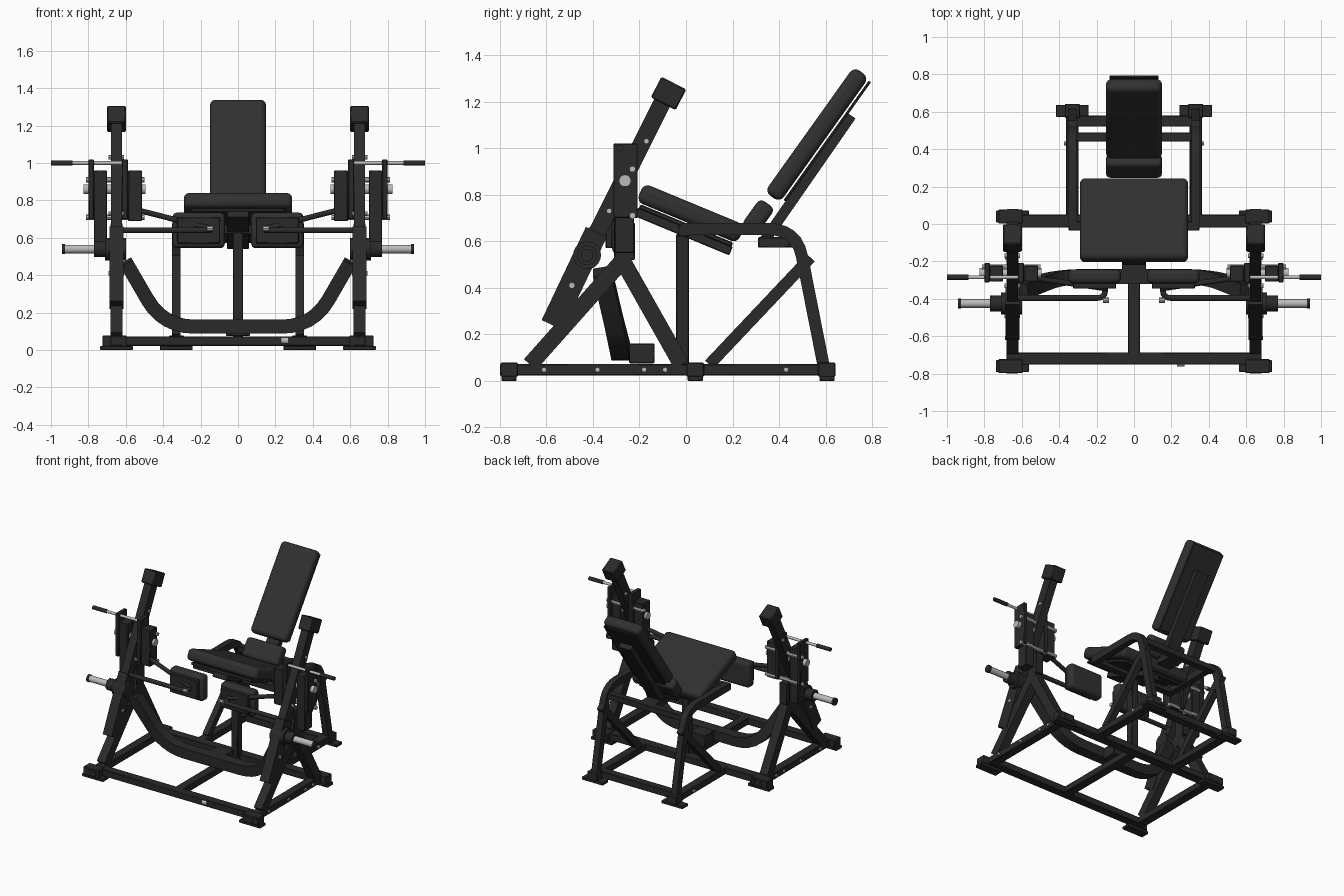
import bpy, bmesh
from math import radians, cos, sin
from mathutils import Vector, Matrix

if "Cube" in bpy.data.objects:
    bpy.data.objects.remove(bpy.data.objects["Cube"])


def material(name, value, rough):
    m = bpy.data.materials.new(name)
    m.use_nodes = True
    color = (value, value, value, 1)
    m.diffuse_color = color
    node = m.node_tree.nodes["Principled BSDF"]
    node.inputs["Base Color"].default_value = color
    node.inputs["Roughness"].default_value = rough
    return m


FRAME = material("black frame", 0.023, 0.6)
PAD = material("charcoal padding", 0.03, 0.8)
METAL = material("light steel", 0.5, 0.4)


def finish(name, bm, mat, bevel=0.0, segments=1):
    bmesh.ops.recalc_face_normals(bm, faces=bm.faces)
    mesh = bpy.data.meshes.new(name)
    bm.to_mesh(mesh)
    bm.free()
    ob = bpy.data.objects.new(name, mesh)
    bpy.context.collection.objects.link(ob)
    mesh.materials.append(mat)
    if bevel:
        mod = ob.modifiers.new("soft edges", "BEVEL")
        mod.width, mod.segments = bevel, segments
    bpy.ops.object.select_all(action="DESELECT")
    ob.select_set(True)
    bpy.context.view_layer.objects.active = ob
    bpy.ops.object.shade_smooth_by_angle(angle=radians(35))
    return ob


def box(name, center, size, mat=FRAME, tilt=0, bevel=0.004, segments=1):
    """Box with its centre and size, tilted about x in degrees."""
    bm = bmesh.new()
    bmesh.ops.create_cube(bm, size=1, matrix=Matrix.Translation(center)
                          @ Matrix.Rotation(radians(tilt), 4, "X")
                          @ Matrix.Diagonal((*size, 1)))
    return finish(name, bm, mat, bevel, segments)


def rod(name, x0, x1, y, z, r, mat=METAL, sides=20):
    """Cylinder running along x."""
    bm = bmesh.new()
    bmesh.ops.create_cone(bm, cap_ends=True, segments=sides, radius1=r, radius2=r,
                          depth=abs(x1 - x0),
                          matrix=Matrix.Translation(((x0 + x1) / 2, y, z))
                          @ Matrix.Rotation(radians(90), 4, "Y"))
    return finish(name, bm, mat)


def fillet(points, radius, steps=6):
    """Round the inner corners of a path."""
    pts = [Vector(p) for p in points]
    out = [pts[0]]
    for a, b, c in zip(pts, pts[1:], pts[2:]):
        p = b + (a - b).normalized() * radius
        q = b + (c - b).normalized() * radius
        for i in range(steps + 1):
            t = i / steps
            out.append(p * (1 - t) ** 2 + b * 2 * t * (1 - t) + q * t * t)
    return out + [pts[-1]]


def tube(name, points, width, height, side=(1, 0, 0), mat=FRAME, radius=0, sides=4):
    """Sweep a rectangle (or ellipse) along a path; width lies along side."""
    pts = fillet(points, radius) if radius else [Vector(p) for p in points]
    bm = bmesh.new()
    rings = []
    for i, p in enumerate(pts):
        t = (pts[min(i + 1, len(pts) - 1)] - pts[max(i - 1, 0)]).normalized()
        u = (Vector(side) - t * t.dot(Vector(side))).normalized()
        v = t.cross(u)
        k = 2 ** 0.5 if sides == 4 else 1
        angles = [radians(45 + 360 * j / sides) for j in range(sides)]
        rings.append([bm.verts.new(p + u * cos(a) * k * width / 2 + v * sin(a) * k * height / 2)
                      for a in angles])
    for a, b in zip(rings, rings[1:]):
        for j in range(sides):
            n = (j + 1) % sides
            bm.faces.new((a[j], a[n], b[n], b[j]))
    bm.faces.new(rings[0])
    bm.faces.new(rings[-1])
    return finish(name, bm, mat)


# Base frame on the centre line
box("front_base_beam", (0, -0.72, 0.048), (1.3, 0.065, 0.05))
box("middle_base_beam", (0, 0.015, 0.048), (1.3, 0.07, 0.05))
box("rear_base_beam", (0, 0.55, 0.048), (0.66, 0.06, 0.05))
box("center_base_rail", (0, -0.35, 0.048), (0.065, 0.7, 0.05))
box("center_post", (0, -0.015, 0.35), (0.055, 0.055, 0.56))
box("seat_cross_beam", (0, -0.01, 0.645), (0.7, 0.05, 0.05))
box("rear_cross_bar", (0, 0.465, 0.595), (0.62, 0.05, 0.045))
box("curved_tube_joint", (0, -0.19, 0.118), (0.13, 0.11, 0.085))
rod("front_beam_bolt", 0.23, 0.27, -0.745, 0.05, 0.018)

# Curved tube joining both towers
half = [(0.6, -0.36, 0.47), (0.4, -0.28, 0.125), (0.06, -0.19, 0.118)]
path = half + [(-x, y, z) for x, y, z in reversed(half)]
path = [path[0], path[1], path[4], path[5]]
tube("curved_front_tube", path, 0.08, 0.075, (0, 1, 0), radius=0.17)

# Seat
box("seat_cushion", (0, 0.02, 0.72), (0.58, 0.47, 0.085), PAD, -22.5, 0.03, 4)
box("seat_board", (0, 0.0, 0.667), (0.5, 0.43, 0.02), FRAME, -22.5)
box("seat_support", (0, -0.01, 0.642), (0.12, 0.44, 0.04), FRAME, -22.5)

# Backrest, its lumbar pad and support
box("back_cushion", (0, 0.562, 1.058), (0.3, 0.08, 0.66), PAD, -35.5, 0.03, 4)
box("back_board", (0, 0.607, 1.03), (0.26, 0.012, 0.63), FRAME, -35.5, 0.003)
box("lumbar_cushion", (0, 0.31, 0.705), (0.3, 0.08, 0.14), PAD, -35.5, 0.025, 4)
tube("back_strut", [(0, 0.335, 0.6), (0, 0.71, 1.14)], 0.1, 0.045)
box("back_bracket", (0, 0.39, 0.595), (0.12, 0.16, 0.045))

for s, word in ((1, "left"), (-1, "right")):
    def P(x, y, z):
        return (s * x, y, z)

    # Base rails, corner caps and feet
    box(word + "_outer_rail", P(0.65, -0.36, 0.048), (0.065, 0.88, 0.05))
    box(word + "_inner_rail", P(0.33, 0.32, 0.048), (0.065, 0.64, 0.05))
    for x, y, part in ((0.65, -0.76, "front"), (0.65, 0.04, "middle"), (0.33, 0.605, "rear")):
        wide = 0.13 if x > 0.5 else 0.08
        box(f"{word}_{part}_cap", P(x + (0.01 if x > 0.5 else 0), y, 0.048), (wide, 0.075, 0.06))
        box(f"{word}_{part}_foot", P(x, y, 0.011), (0.175, 0.065, 0.022), bevel=0.003)
    for y in (-0.61, -0.38, -0.18, -0.09):
        rod(word + "_rail_bolt", s * 0.68, s * 0.69, y, 0.048, 0.011, sides=8)
    rod(word + "_inner_rail_bolt", s * 0.36, s * 0.375, 0.43, 0.048, 0.011, sides=8)

    # Rear arch and brace
    tube(word + "_rear_arch", [P(0.33, -0.02, 0.652), P(0.33, 0.475, 0.652), P(0.33, 0.59, 0.07)],
         0.046, 0.052, radius=0.12)
    tube(word + "_rear_brace", [P(0.33, 0.1, 0.07), P(0.33, 0.535, 0.53)], 0.044, 0.05)

    # Tower: A-frame legs
    tube(word + "_front_leg", [P(0.65, -0.67, 0.07), P(0.65, -0.27, 0.52)], 0.065, 0.07)
    tube(word + "_back_leg", [P(0.65, -0.02, 0.07), P(0.65, -0.28, 0.53)], 0.065, 0.07)
    box(word + "_tower_head", P(0.65, -0.265, 0.6), (0.064, 0.09, 0.16))

    # Swinging lever with counterweight cap
    tube(word + "_lever", [P(0.65, -0.5, 0.4), P(0.65, -0.09, 1.22)], 0.06, 0.075)
    tube(word + "_lever_sleeve", [P(0.65, -0.575, 0.24), P(0.65, -0.385, 0.64)], 0.074, 0.1)
    box(word + "_lever_cap", P(0.65, -0.075, 1.235), (0.1, 0.12, 0.1), FRAME, -27, 0.006)
    for y, z in ((-0.49, 0.41), (-0.17, 1.03), (-0.33, 0.73)):
        rod(word + "_lever_bolt", s * 0.61, s * 0.692, y, z, 0.012, sides=8)

    # Weight peg
    rod(word + "_peg_hub", s * 0.6, s * 0.71, -0.425, 0.54, 0.06, FRAME)
    rod(word + "_peg_collar", s * 0.71, s * 0.77, -0.425, 0.54, 0.042, FRAME)
    rod(word + "_peg", s * 0.77, s * 0.925, -0.425, 0.54, 0.023)
    rod(word + "_peg_end", s * 0.925, s * 0.942, -0.425, 0.54, 0.027, FRAME)

    # Pivot plates and blocks on both sides of the lever
    box(word + "_outer_plate", P(0.785, -0.26, 0.86), (0.028, 0.105, 0.32))
    box(word + "_outer_block", P(0.735, -0.265, 0.755), (0.07, 0.085, 0.41))
    box(word + "_inner_plate", P(0.605, -0.26, 0.86), (0.032, 0.105, 0.32))
    box(word + "_inner_block", P(0.55, -0.265, 0.825), (0.075, 0.085, 0.27))
    rod(word + "_pivot_axle", s * 0.495, s * 0.825, -0.262, 0.86, 0.026)
    for y, z in ((-0.23, 0.91), (-0.23, 0.71)):
        rod(word + "_plate_bolt", s * 0.5, s * 0.812, y, z, 0.014, sides=8)

    # Handle
    rod(word + "_handle_rod", s * 0.59, s * 0.89, -0.285, 1.0, 0.01)
    rod(word + "_handle_grip", s * 0.885, s * 1.0, -0.285, 1.0, 0.014, FRAME)

    # Thigh pad and its arms
    box(word + "_thigh_pad", P(0.21, -0.28, 0.64), (0.28, 0.075, 0.19), PAD, 0, 0.025, 4)
    box(word + "_thigh_pad_plate", P(0.21, -0.33, 0.64), (0.23, 0.03, 0.14))
    tube(word + "_lower_arm", [P(0.62, -0.395, 0.64), P(0.155, -0.395, 0.64), P(0.155, -0.33, 0.64)],
         0.032, 0.032, (0, 0, 1), radius=0.04, sides=12)
    tube(word + "_upper_arm", [P(0.15, -0.345, 0.65), P(0.6, -0.28, 0.765)],
         0.03, 0.03, (0, 1, 0), sides=12)
    rod(word + "_pad_bolt", s * 0.135, s * 0.165, -0.408, 0.65, 0.014, sides=8)
